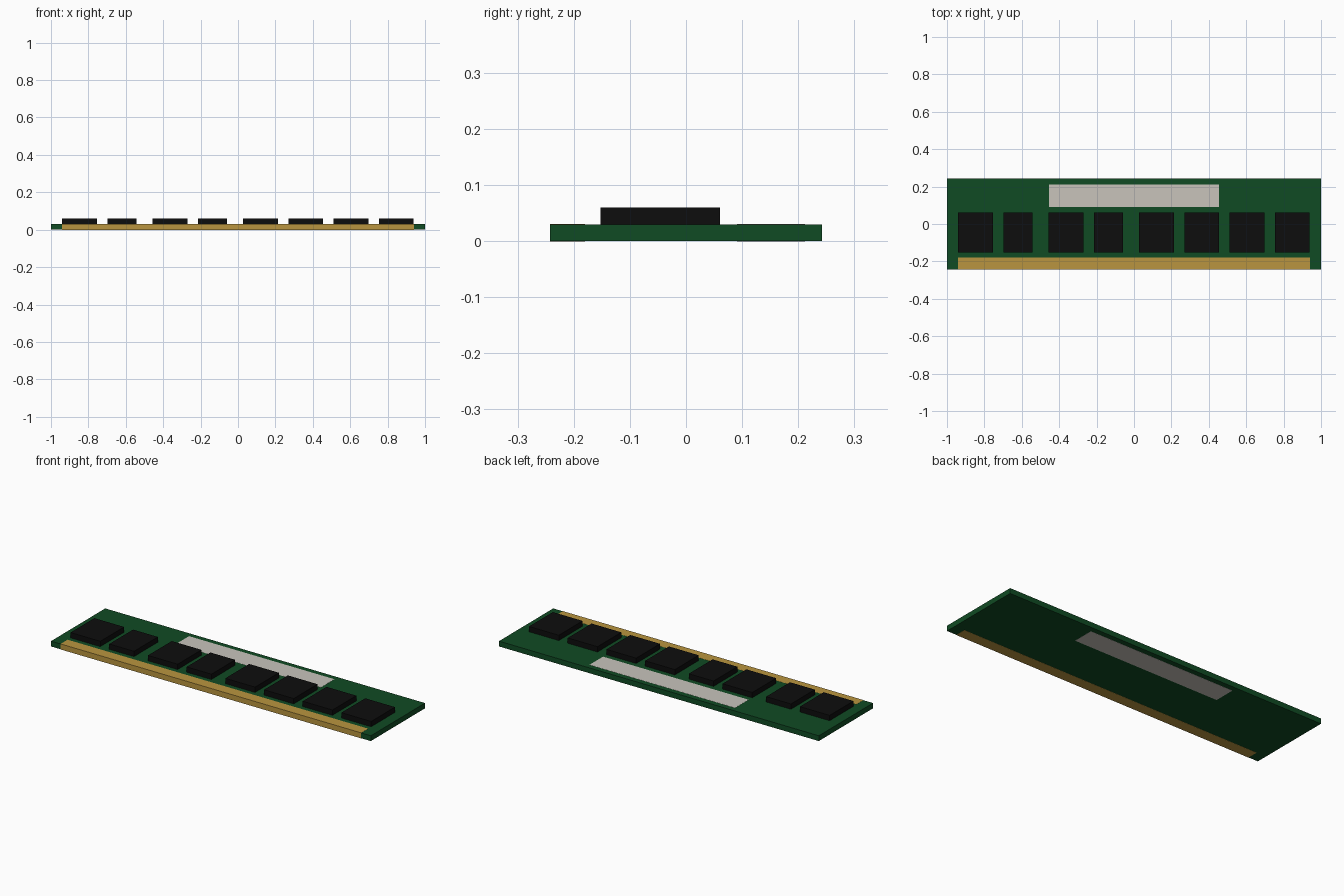
import bpy

default = bpy.data.objects.get("Cube")
if default:
    bpy.data.objects.remove(default, do_unlink=True)


def make_material(name, rgb):
    mat = bpy.data.materials.new(name)
    mat.use_nodes = True
    colour = (*rgb, 1.0)
    mat.diffuse_color = colour
    mat.node_tree.nodes["Principled BSDF"].inputs["Base Color"].default_value = colour
    return mat


def box(name, x, y, z, mat):
    """Box spanning the (low, high) ranges on each axis."""
    spans = (x, y, z)
    bpy.ops.mesh.primitive_cube_add(size=1, location=[(a + b) / 2 for a, b in spans])
    obj = bpy.context.object
    obj.name = name
    obj.scale = [b - a for a, b in spans]
    bpy.ops.object.transform_apply(location=False, rotation=False, scale=True)
    obj.data.materials.append(mat)
    return obj


green = make_material("board green", (0.005, 0.07, 0.017))
black = make_material("chip black", (0.004, 0.004, 0.004))
gold = make_material("contact gold", (0.49, 0.3, 0.05))
pale = make_material("label grey", (0.58, 0.55, 0.5))

HALF_DEPTH = 0.242
THICK = 0.03
SKIN = 0.0006  # slight overlap so plated parts sit proud of the board

# Circuit board
box("circuit_board", (-1, 1), (-HALF_DEPTH, HALF_DEPTH), (0, THICK), green)

# Edge contacts wrap the front edge, the label shows on both faces
both_faces = (-SKIN, THICK + SKIN)
box("edge_contacts", (-0.94, 0.94), (-HALF_DEPTH - SKIN, -0.18), both_faces, gold)
box("label", (-0.455, 0.455), (0.091, 0.212), both_faces, pale)

# Row of memory chips, two of them narrower
for i in range(8):
    left = -0.941 + 0.242 * i
    width = 0.155 if i in (1, 3) else 0.186
    box(f"memory_chip_{i + 1}", (left, left + width), (-0.152, 0.061),
        (THICK, 2 * THICK), black)
